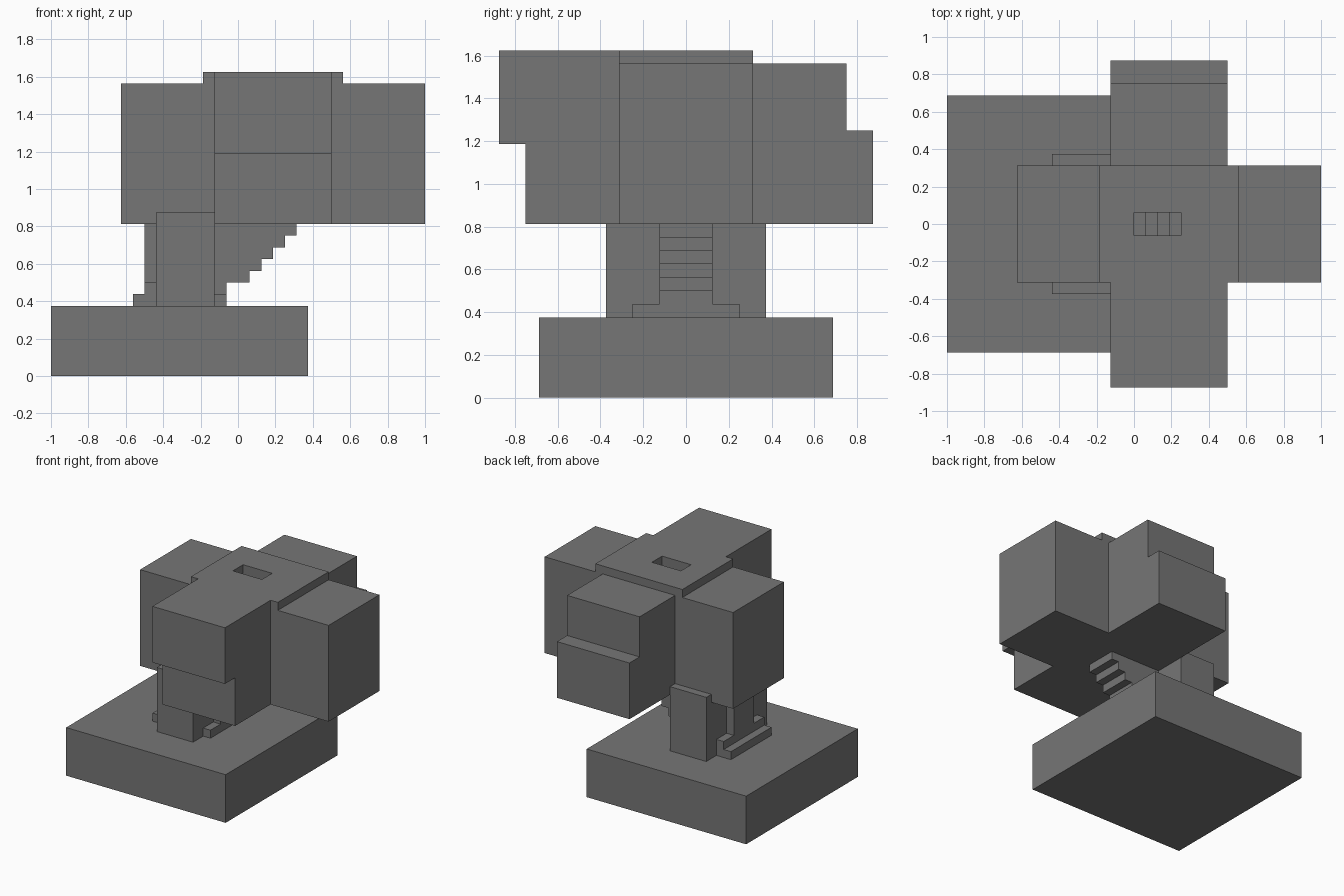
import bpy
import bmesh

old = bpy.data.objects.get("Cube")
if old:
    bpy.data.objects.remove(old, do_unlink=True)

U = 1 / 16  # block size all dimensions are counted in

stone = bpy.data.materials.new("dark grey stone")
stone.use_nodes = True
grey = (0.18, 0.18, 0.18, 1)
stone.diffuse_color = grey
stone.node_tree.nodes["Principled BSDF"].inputs["Base Color"].default_value = grey


def extrude(name, outline, start, end, axis="y"):
    """Extrude a (side, z) outline along y or x."""
    bm = bmesh.new()

    def place(a, z, t):
        p = (a, t, z) if axis == "y" else (t, a, z)
        return [c * U for c in p]

    face = bm.faces.new([bm.verts.new(place(a, z, start)) for a, z in outline])
    made = bmesh.ops.extrude_face_region(bm, geom=[face])["geom"]
    for v in made:
        if isinstance(v, bmesh.types.BMVert):
            v.co["xyz".index(axis)] = end * U
    bmesh.ops.recalc_face_normals(bm, faces=bm.faces)
    mesh = bpy.data.meshes.new(name)
    bm.to_mesh(mesh)
    bm.free()
    obj = bpy.data.objects.new(name, mesh)
    bpy.context.collection.objects.link(obj)
    mesh.materials.append(stone)
    return obj


def block(name, x0, x1, y0, y1, z0, z1):
    return extrude(name, [(x0, z0), (x1, z0), (x1, z1), (x0, z1)], y0, y1)


# Base and foot of the column
block("base", -16, 6, -11, 11, 0, 6)
block("column_foot", -9, -1, -4, 4, 6, 7)
block("column_foot_step", -8, -6, -4, 4, 6, 8)
block("column_cross_wall", -7, -2, -6, 6, 6, 14)

# Column with a staircase-shaped underside
stairs = [(-8, 13), (-8, 6), (-1, 6), (-1, 8)]
for i in range(1, 6):
    stairs += [(i, 7 + i), (i, 8 + i)]
column = extrude("stepped_column", stairs, -2, 2)

# Head core with an overhanging cap
core = extrude("head_core", [(-2, 13), (8, 13), (8, 25), (9, 25), (9, 26),
                             (-3, 26), (-3, 25), (-2, 25)], -5, 5)

# Four arms around the core
block("left_arm", 8, 16, -5, 5, 13, 25)
block("right_arm", -10, -2, -5, 5, 13, 25)
extrude("front_arm", [(-5, 13), (-5, 26), (-14, 26), (-14, 19),
                      (-12, 19), (-12, 13)], -2, 8, "x")
extrude("back_arm", [(5, 13), (14, 13), (14, 20), (12, 20),
                     (12, 25), (5, 25)], -2, 8, "x")

# Stepped shaft cut down through the cap into the column
shaft = [(4, 28), (0, 28)]
for i in range(4):
    shaft += [(i, 9 + i), (i + 1, 9 + i)]
cutter = extrude("shaft_cutter", shaft, -1, 1)
cutter.hide_render = True
for obj in (core, column):
    cut = obj.modifiers.new("shaft", "BOOLEAN")
    cut.operation = "DIFFERENCE"
    cut.solver = "EXACT"
    cut.object = cutter
    bpy.context.view_layer.objects.active = obj
    bpy.ops.object.modifier_apply(modifier=cut.name)
bpy.data.objects.remove(cutter, do_unlink=True)
